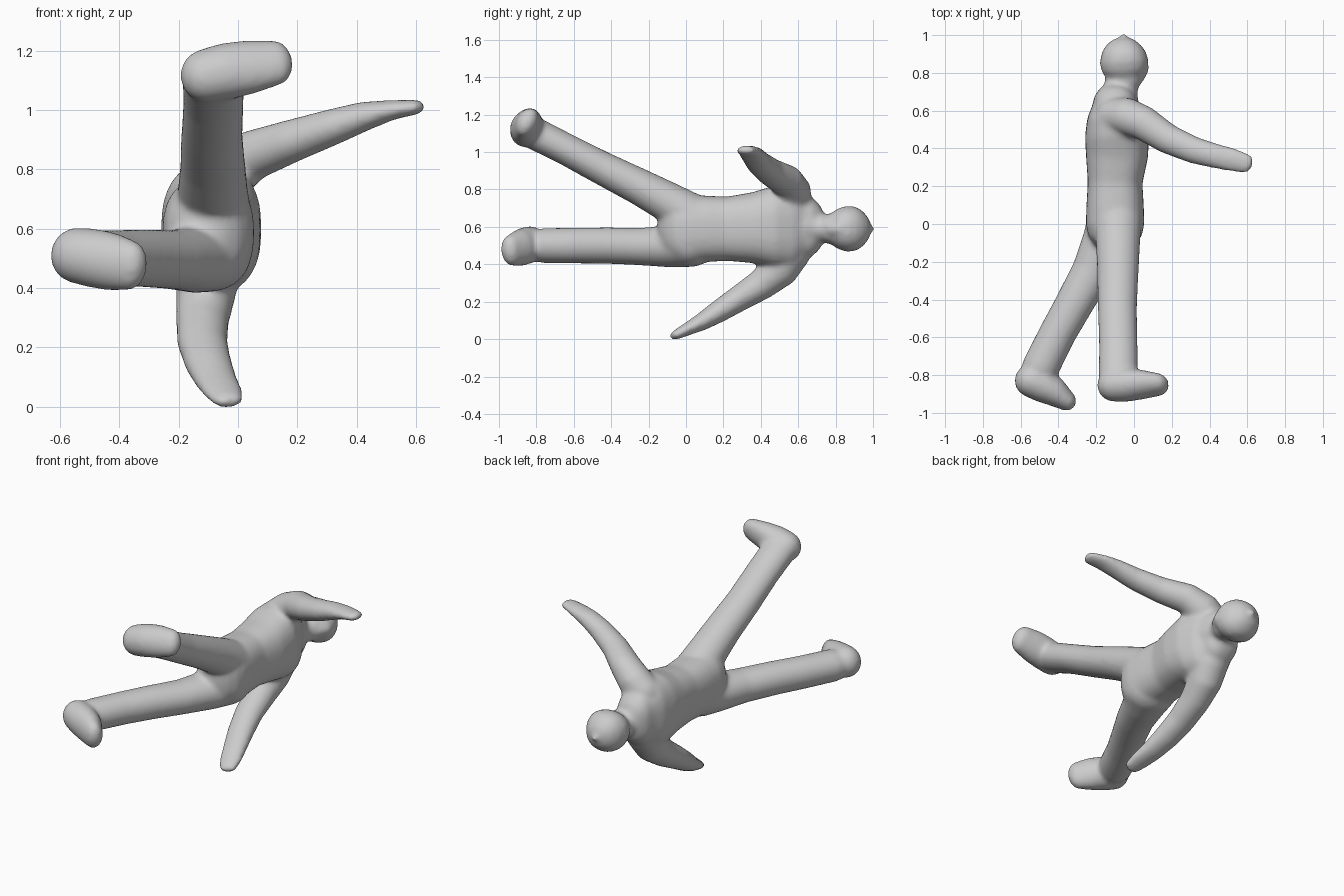
import bpy, bmesh, math
from mathutils import Vector

cube = bpy.data.objects.get("Cube")
if cube:
    bpy.data.objects.remove(cube, do_unlink=True)

grey = bpy.data.materials.new("plain grey")
grey.use_nodes = True
COLOUR = (0.6, 0.6, 0.6, 1.0)
grey.diffuse_color = COLOUR
grey.node_tree.nodes["Principled BSDF"].inputs["Base Color"].default_value = COLOUR

SIDES = 28
bm = bmesh.new()


def loft(sections, across, power=2.0):
    """Closed tube through (x, y, z, half width along 'across', half depth), with domed ends."""
    pts = [Vector(s[:3]) for s in sections]
    last = len(pts) - 1
    frames = []
    for i, p in enumerate(pts):
        t = (pts[min(i + 1, last)] - pts[max(i - 1, 0)]).normalized()
        u = Vector(across)
        u = (u - t * u.dot(t)).normalized()
        frames.append((p, u, t.cross(u), sections[i][3], sections[i][4], t))

    def dome(frame, sign):
        p, u, v, a, b, t = frame
        return [(p + t * sign * min(a, b) * math.sin(k), u, v,
                 a * math.cos(k), b * math.cos(k), t) for k in (0.4, 0.8, 1.15, 1.45)]

    rows = dome(frames[0], -1)[::-1] + frames + dome(frames[-1], 1)
    rings = []
    for p, u, v, a, b, t in rows:
        ring = []
        for k in range(SIDES):
            c, s = math.cos(math.tau * k / SIDES), math.sin(math.tau * k / SIDES)
            c = math.copysign(abs(c) ** (2 / power), c)
            s = math.copysign(abs(s) ** (2 / power), s)
            ring.append(bm.verts.new(p + u * a * c + v * b * s))
        rings.append(ring)
    for r0, r1 in zip(rings, rings[1:]):
        for k in range(SIDES):
            j = (k + 1) % SIDES
            bm.faces.new((r0[k], r0[j], r1[j], r1[k]))
    bm.faces.new(rings[0][::-1])
    bm.faces.new(rings[-1])


UP = (0, 0, 1)
# torso, hips to shoulders, with the chest facing +x
loft([(-0.10, 0.00, 0.585, 0.185, 0.155), (-0.10, 0.10, 0.59, 0.178, 0.152),
      (-0.10, 0.22, 0.59, 0.172, 0.145), (-0.09, 0.36, 0.595, 0.19, 0.165),
      (-0.09, 0.47, 0.60, 0.22, 0.17), (-0.10, 0.57, 0.60, 0.225, 0.148),
      (-0.10, 0.63, 0.60, 0.17, 0.12)], UP, 2.5)
# neck and head
loft([(-0.10, 0.58, 0.60, 0.15, 0.125), (-0.085, 0.66, 0.598, 0.115, 0.115),
      (-0.07, 0.72, 0.592, 0.075, 0.09), (-0.055, 0.78, 0.59, 0.075, 0.095)], UP)
loft([(-0.045, 0.775, 0.59, 0.082, 0.09), (-0.048, 0.81, 0.59, 0.108, 0.122),
      (-0.052, 0.86, 0.59, 0.124, 0.13), (-0.055, 0.91, 0.59, 0.118, 0.117),
      (-0.055, 0.945, 0.59, 0.095, 0.095), (-0.055, 0.975, 0.59, 0.06, 0.06),
      (-0.055, 0.99, 0.59, 0.02, 0.02)], UP, 2.2)
# nose and jaw
loft([(0.03, 0.77, 0.59, 0.035, 0.025), (0.055, 0.82, 0.59, 0.03, 0.028)], UP)
# left arm, reaching forward, with a flat hand
loft([(-0.10, 0.57, 0.73, 0.10, 0.11), (-0.04, 0.57, 0.79, 0.10, 0.10),
      (0.05, 0.535, 0.848, 0.092, 0.085), (0.18, 0.45, 0.895, 0.08, 0.073),
      (0.32, 0.39, 0.943, 0.072, 0.062), (0.43, 0.36, 0.98, 0.066, 0.05),
      (0.52, 0.34, 1.0, 0.064, 0.034), (0.605, 0.318, 1.01, 0.052, 0.025)], (0, 1, 0))
# right arm, swept back along the body
loft([(-0.10, 0.56, 0.47, 0.11, 0.11), (-0.11, 0.50, 0.37, 0.10, 0.10),
      (-0.12, 0.40, 0.29, 0.09, 0.083), (-0.12, 0.28, 0.215, 0.085, 0.07),
      (-0.10, 0.17, 0.145, 0.08, 0.06), (-0.075, 0.08, 0.09, 0.073, 0.047),
      (-0.05, 0.00, 0.05, 0.068, 0.034), (-0.03, -0.06, 0.02, 0.055, 0.025)], (1, 0, 0))
# left leg, then its foot from heel to toe
loft([(-0.085, 0.06, 0.645, 0.13, 0.12), (-0.085, -0.10, 0.735, 0.118, 0.108),
      (-0.085, -0.25, 0.815, 0.11, 0.098), (-0.088, -0.45, 0.915, 0.104, 0.09),
      (-0.083, -0.65, 1.02, 0.103, 0.085), (-0.083, -0.80, 1.095, 0.105, 0.087)], (1, 0, 0))
loft([(-0.11, -0.855, 1.115, 0.092, 0.085), (-0.04, -0.85, 1.13, 0.098, 0.09),
      (0.04, -0.85, 1.145, 0.096, 0.075), (0.13, -0.85, 1.16, 0.082, 0.055)],
     (0, 0.44, 0.9))
# right leg, then its foot from heel to toe
loft([(-0.10, 0.03, 0.51, 0.125, 0.15), (-0.15, -0.09, 0.495, 0.112, 0.125),
      (-0.22, -0.25, 0.495, 0.10, 0.11), (-0.315, -0.42, 0.50, 0.098, 0.102),
      (-0.405, -0.58, 0.50, 0.096, 0.098), (-0.495, -0.76, 0.50, 0.094, 0.10)], UP)
loft([(-0.545, -0.83, 0.51, 0.095, 0.088), (-0.485, -0.855, 0.50, 0.10, 0.09),
      (-0.42, -0.89, 0.487, 0.098, 0.078), (-0.36, -0.935, 0.475, 0.085, 0.055)], UP)

bmesh.ops.recalc_face_normals(bm, faces=bm.faces)
mesh = bpy.data.meshes.new("body")
bm.to_mesh(mesh)
bm.free()
mesh.materials.append(grey)
body = bpy.data.objects.new("body", mesh)
bpy.context.collection.objects.link(body)

# fuse the parts into one skin and soften the joins
remesh = body.modifiers.new("fuse", "REMESH")
remesh.mode = "VOXEL"
remesh.voxel_size = 0.012
remesh.use_smooth_shade = True
soft = body.modifiers.new("soften", "SMOOTH")
soft.factor = 0.5
soft.iterations = 16
for poly in mesh.polygons:
    poly.use_smooth = True
